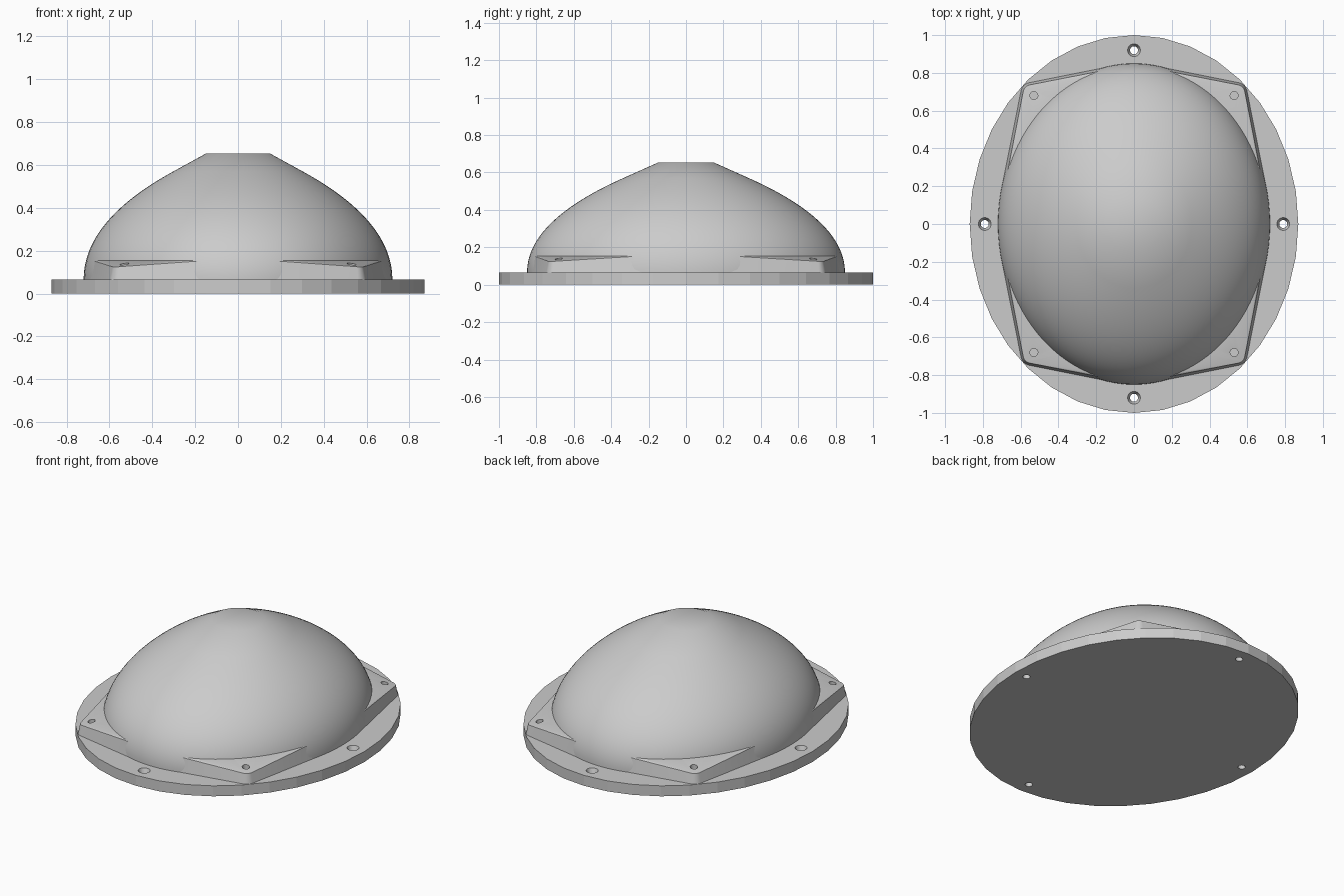
import bpy, bmesh, math
from mathutils import Matrix

cube = bpy.data.objects.get("Cube")
if cube:
    bpy.data.objects.remove(cube)

grey = bpy.data.materials.new("plain grey")
grey.use_nodes = True
grey.diffuse_color = (0.6, 0.6, 0.6, 1)
grey.node_tree.nodes["Principled BSDF"].inputs["Base Color"].default_value = (0.6, 0.6, 0.6, 1)

BASE_TOP = 0.065


def finish(bm, name):
    bmesh.ops.recalc_face_normals(bm, faces=bm.faces[:])
    mesh = bpy.data.meshes.new(name)
    bm.to_mesh(mesh)
    bm.free()
    mesh.materials.append(grey)
    obj = bpy.data.objects.new(name, mesh)
    bpy.context.collection.objects.link(obj)
    return obj


def activate(obj):
    bpy.ops.object.select_all(action='DESELECT')
    obj.select_set(True)
    bpy.context.view_layer.objects.active = obj


def ring(bm, rx, ry, z, count, cx=0, cy=0):
    angles = [math.tau * i / count for i in range(count)]
    return [bm.verts.new((cx + rx * math.cos(a), cy + ry * math.sin(a), z)) for a in angles]


def loft(bm, rings):
    """Skin a stack of equal rings and cap both ends."""
    for low, high in zip(rings, rings[1:]):
        n = len(low)
        for i in range(n):
            j = (i + 1) % n
            bm.faces.new((low[i], low[j], high[j], high[i]))
    bm.faces.new(rings[0][::-1])
    bm.faces.new(rings[-1])


def drill(obj, spots, profile):
    """Cut a turned hole, given as (radius, z) steps, at each spot."""
    bm = bmesh.new()
    for x, y in spots:
        loft(bm, [ring(bm, r, r, z, 24, x, y) for r, z in profile])
    cutter = finish(bm, "hole_cutter")
    cutter.hide_render = True
    activate(obj)
    mod = obj.modifiers.new("holes", 'BOOLEAN')
    mod.operation = 'DIFFERENCE'
    mod.solver = 'EXACT'
    mod.object = cutter
    bpy.ops.object.modifier_apply(modifier=mod.name)
    bpy.data.objects.remove(cutter)


def smooth(obj, degrees):
    activate(obj)
    bpy.ops.object.shade_smooth_by_angle(angle=math.radians(degrees))


# Oval base plate with four countersunk through holes
bm = bmesh.new()
loft(bm, [ring(bm, 0.87, 1.0, z, 36) for z in (0, BASE_TOP)])
base = finish(bm, "base_plate")
drill(base, [(0.79, 0), (-0.79, 0), (0, 0.92), (0, -0.92)],
      [(0.021, -0.02), (0.021, 0.03), (0.034, BASE_TOP), (0.034, 0.1)])

# Four-cornered flange: a hull round the dome foot and the corner posts
bm = bmesh.new()
ring(bm, 0.72, 0.848, BASE_TOP - 0.005, 96)
ring(bm, 0.705, 0.833, 0.155, 96)
for sx in (-1, 1):
    for sy in (-1, 1):
        ring(bm, 0.055, 0.055, BASE_TOP - 0.005, 24, sx * 0.545, sy * 0.695)
        ring(bm, 0.042, 0.042, 0.125, 24, sx * 0.545, sy * 0.695)
hull = bmesh.ops.convex_hull(bm, input=bm.verts[:])
spare = {g for g in hull["geom_interior"] + hull["geom_unused"]
         if isinstance(g, bmesh.types.BMVert)}
bmesh.ops.delete(bm, geom=list(spare), context='VERTS')
flange = finish(bm, "corner_flange")
drill(flange, [(sx * 0.53, sy * 0.68) for sx in (-1, 1) for sy in (-1, 1)],
      [(0.021, 0.08), (0.021, 0.2)])
smooth(flange, 25)

# Oval dome curving up into a short cone with a round flat top
bm = bmesh.new()
rings = [ring(bm, 0.72, 0.85, 0.05, 96)]
steps = 28
for i in range(steps + 1):
    t = i / steps
    z = BASE_TOP * (1 - t) ** 2 + 2 * 0.34 * t * (1 - t) + 0.568 * t * t
    rings.append(ring(bm, 0.72 - 0.415 * t * t, 0.85 - 0.51 * t * t, z, 96))
rings.append(ring(bm, 0.15, 0.15, 0.653, 96))
loft(bm, rings)
dome = finish(bm, "dome")
smooth(dome, 35)
